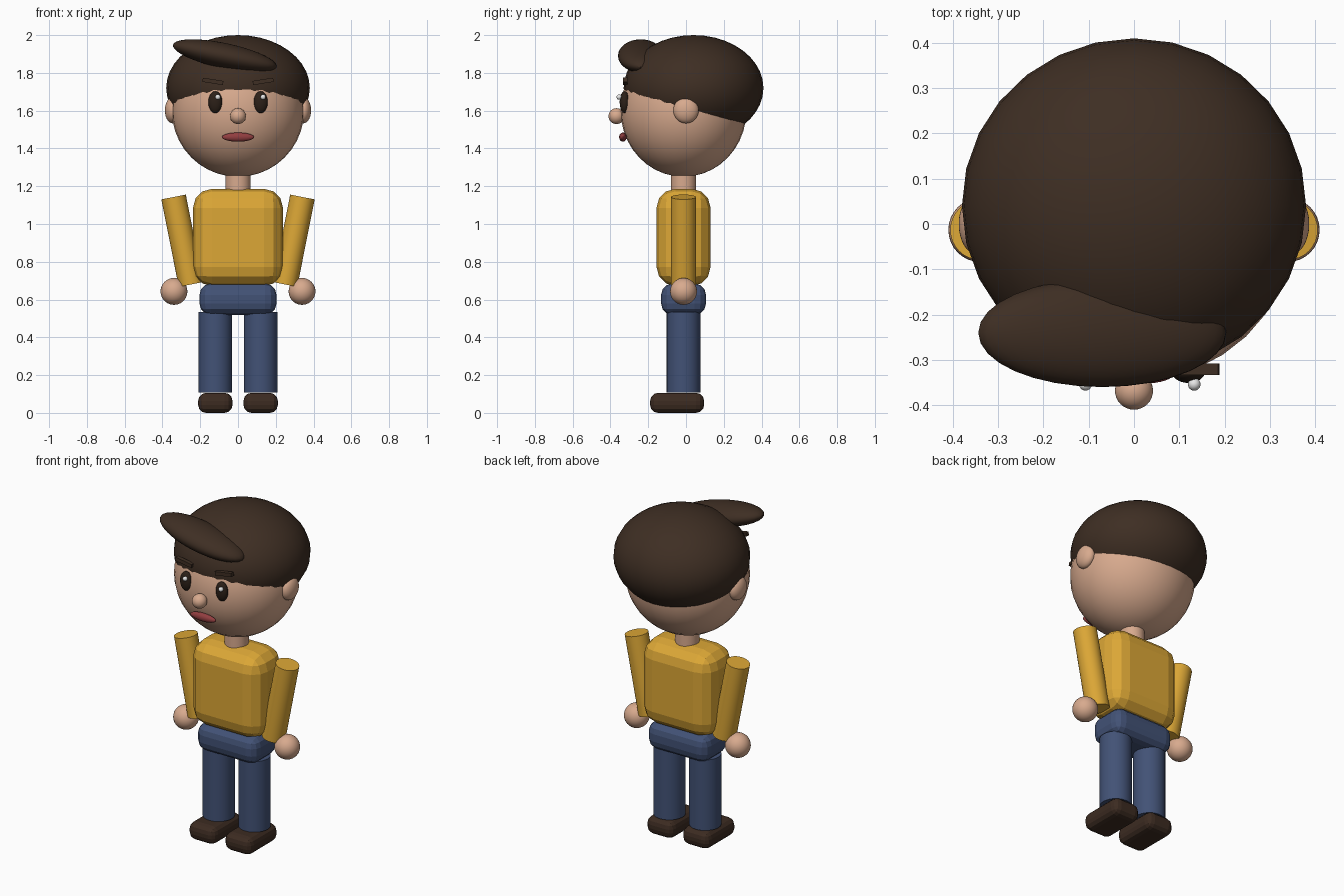
import bpy
import math
from mathutils import Vector

cube = bpy.data.objects.get("Cube")
if cube:
    bpy.data.objects.remove(cube, do_unlink=True)

MID = -0.013  # depth of the body's centre line


def material(name, *rgb):
    """Flat colour given as 0-255 display values, stored as linear."""
    linear = [((c / 255 + 0.055) / 1.055) ** 2.4 for c in rgb] + [1.0]
    mat = bpy.data.materials.new(name)
    mat.use_nodes = True
    mat.diffuse_color = linear
    mat.node_tree.nodes["Principled BSDF"].inputs["Base Color"].default_value = linear
    return mat


skin = material("skin", 216, 170, 142)
hair_brown = material("hair_brown", 62, 46, 35)
shoe_brown = material("shoe_brown", 60, 43, 33)
eye_dark = material("eye_dark", 44, 32, 24)
eye_white = material("eye_white", 240, 240, 240)
lip_red = material("lip_red", 146, 62, 64)
shirt_yellow = material("shirt_yellow", 220, 167, 54)
trouser_blue = material("trouser_blue", 66, 82, 118)


def finish(name, mat, smooth=True):
    obj = bpy.context.object
    obj.name = name
    obj.data.materials.append(mat)
    if smooth:
        bpy.ops.object.transform_apply(location=False, rotation=False, scale=True)
        bpy.ops.object.shade_smooth_by_angle(angle=math.radians(35))
    return obj


def ellipsoid(name, mat, loc, radii, tilt=0, segments=32, rings=20):
    bpy.ops.mesh.primitive_uv_sphere_add(
        segments=segments, ring_count=rings, location=loc, rotation=(0, tilt, 0))
    bpy.context.object.scale = radii
    return finish(name, mat)


def rod(name, mat, start, end, radius):
    start, end = Vector(start), Vector(end)
    axis = end - start
    bpy.ops.mesh.primitive_cylinder_add(
        vertices=32, radius=radius, depth=axis.length, location=(start + end) / 2,
        rotation=axis.to_track_quat("Z", "Y").to_euler())
    return finish(name, mat)


def rounded_box(name, mat, loc, size, bevel=0, tilt=0):
    bpy.ops.mesh.primitive_cube_add(size=1, location=loc, rotation=(0, tilt, 0))
    obj = bpy.context.object
    obj.scale = size
    bpy.ops.object.transform_apply(location=False, rotation=False, scale=True)
    if bevel:
        mod = obj.modifiers.new("rounding", "BEVEL")
        mod.width, mod.segments = bevel, 3
    return finish(name, mat, smooth=False)


# Head and hair
ellipsoid("head", skin, (0, MID, 1.6), (0.35, 0.333, 0.35))
ellipsoid("hair_cap", hair_brown, (0, 0.04, 1.72), (0.38, 0.37, 0.28), segments=28)
ellipsoid("hair_fringe", hair_brown, (-0.07, -0.24, 1.89), (0.28, 0.12, 0.067),
          tilt=math.radians(12))
ellipsoid("nose", skin, (0, -0.368, 1.571), (0.042, 0.042, 0.042))
ellipsoid("mouth", lip_red, (0, -0.334, 1.46), (0.085, 0.02, 0.024))

# Trunk
rod("neck", skin, (0, MID, 1.15), (0, MID, 1.3), 0.067)
rounded_box("torso", shirt_yellow, (0, MID, 0.929), (0.476, 0.286, 0.514), 0.1)
rounded_box("hips", trouser_blue, (0, MID, 0.602), (0.408, 0.238, 0.165), 0.06)

# Paired parts
for side, s in (("left", 1), ("right", -1)):
    ellipsoid(side + "_ear", skin, (s * 0.347, 0, 1.602), (0.04, 0.067, 0.069))
    ellipsoid(side + "_eye", eye_dark, (s * 0.12, -0.325, 1.645), (0.037, 0.026, 0.058))
    # both highlights sit on the same side of the pupil
    ellipsoid(side + "_eye_glint", eye_white, (s * 0.12 + 0.013, -0.354, 1.672),
              (0.014, 0.014, 0.014), segments=16, rings=10)
    rounded_box(side + "_brow", hair_brown, (s * 0.133, -0.321, 1.755),
                (0.11, 0.025, 0.022), tilt=-s * math.radians(9))
    rod(side + "_arm", shirt_yellow, (s * 0.249, MID, 0.68), (s * 0.341, MID, 1.143), 0.066)
    ellipsoid(side + "_hand", skin, (s * 0.339, MID, 0.643), (0.071, 0.071, 0.071))
    rod(side + "_leg", trouser_blue, (s * 0.12, MID, 0.107), (s * 0.12, MID, 0.535), 0.089)
    rounded_box(side + "_shoe", shoe_brown, (s * 0.12, -0.047, 0.053),
                (0.182, 0.286, 0.106), 0.042)
